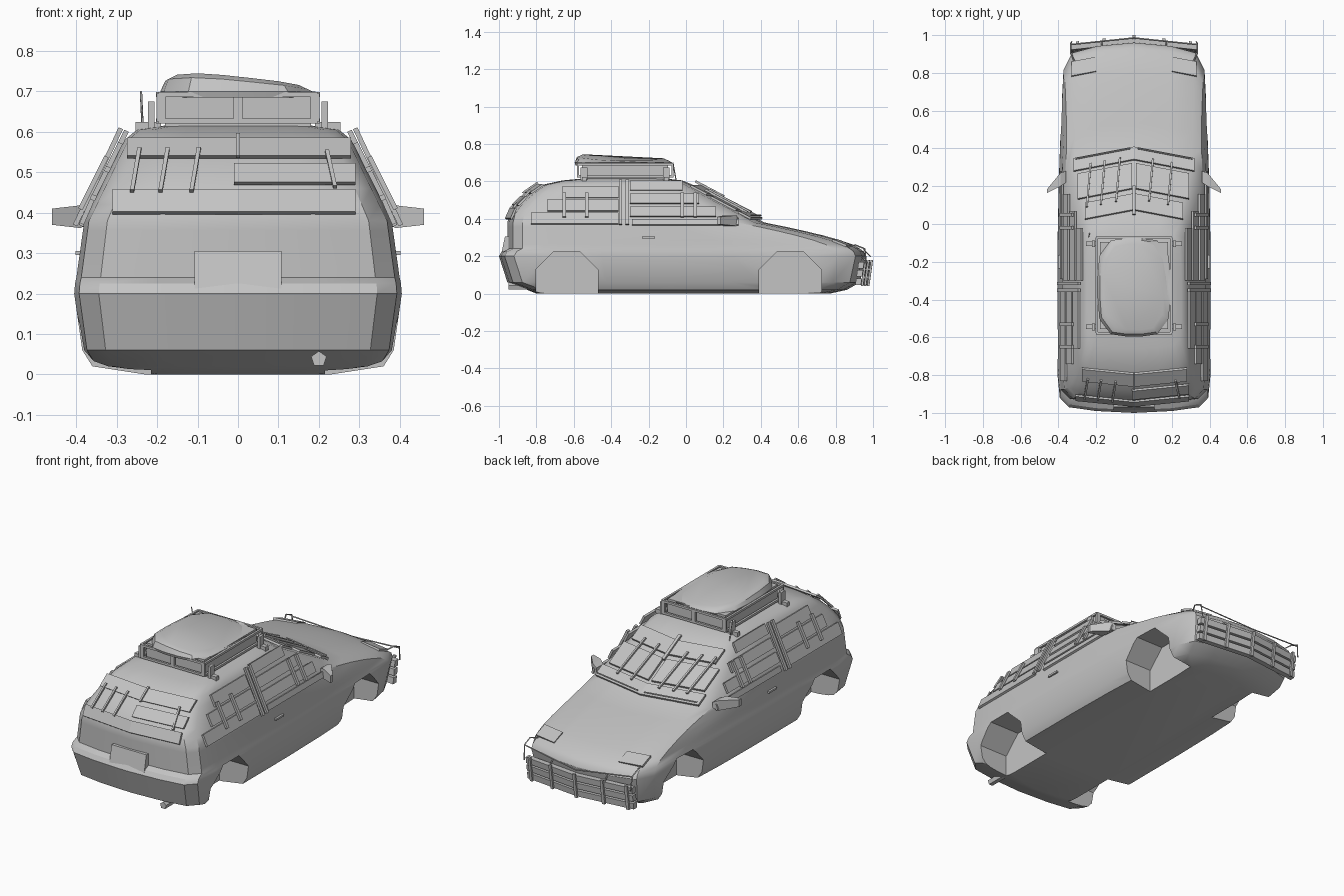
import bpy, bmesh, math

if "Cube" in bpy.data.objects:
    bpy.data.objects.remove(bpy.data.objects["Cube"])

SHADE = .55
grey = bpy.data.materials.new("plain_grey")
grey.use_nodes = True
grey.diffuse_color = (SHADE, SHADE, SHADE, 1)
grey.node_tree.nodes["Principled BSDF"].inputs["Base Color"].default_value = grey.diffuse_color


def place_object(name, data):
    data.materials.append(grey)
    made = bpy.data.objects.new(name, data)
    bpy.context.collection.objects.link(made)
    return made


def loft(name, rings):
    """Closed solid through rings of equal point count."""
    bm = bmesh.new()
    rows = [[bm.verts.new(point) for point in ring] for ring in rings]
    for low, high in zip(rows, rows[1:]):
        for i in range(len(low)):
            bm.faces.new((low[i - 1], low[i], high[i], high[i - 1]))
    bm.faces.new(rows[0])
    bm.faces.new(rows[-1])
    bmesh.ops.recalc_face_normals(bm, faces=bm.faces)
    mesh = bpy.data.meshes.new(name)
    bm.to_mesh(mesh)
    bm.free()
    return place_object(name, mesh)


def box(name, centre, half):
    """Box from its centre and half sizes."""
    (x, y, z), (a, b, c) = centre, half
    return loft(name, [[(x - a, y - b, height), (x + a, y - b, height),
                        (x + a, y + b, height), (x - a, y + b, height)] for height in (z - c, z + c)])


def rod(name, points, radius=.004):
    curve = bpy.data.curves.new(name, "CURVE")
    curve.dimensions = "3D"
    curve.bevel_depth = radius
    curve.bevel_resolution = 0
    curve.use_fill_caps = True
    line = curve.splines.new("POLY")
    line.points.add(len(points) - 1)
    for target, point in zip(line.points, points):
        target.co = (*point, 1)
    return place_object(name, curve)


def slab(name, surface, start, end, low, high, lift=.006, thick=.012, lean=0):
    """Board lying on a surface, folded where it crosses the centre line."""
    stations = [start, 0, end] if start < 0 < end else [start, end]
    return loft(name, [[surface(along, low, lift), surface(along + lean, high, lift),
                        surface(along + lean, high, lift + thick), surface(along, low, lift + thick)]
                       for along in stations])


def bar(name, surface, along, low, high, half=.005, lean=0):
    return slab(name, surface, along - half, along + half, low, high, .016, lean=lean)


def smooth(target, degrees):
    bpy.ops.object.select_all(action="DESELECT")
    target.select_set(True)
    bpy.context.view_layer.objects.active = target
    bpy.ops.object.shade_smooth_by_angle(angle=math.radians(degrees))


# Body contours by height: bonnet and screen, tail, and flank
BUMPER, BELT, EAVES = .24, .38, .58


def front_edge(z):
    if z > BELT:
        return .42 - 1.9 * (z - BELT)
    return .93 - .51 * max(0, (z - BUMPER) / (BELT - BUMPER)) ** 1.4


def rear_edge(z):
    return .18 * max(0, (z - BELT) / (EAVES - BELT)) ** 1.8 - .955


def half_width(z):
    return .38 - (.5 if z > BELT else .14) * (z - BELT)


# Surfaces that carry boards: (along, height, lift) -> point
def left_side(y, z, lift):
    return (half_width(z) + .9 * lift, y, z + .4 * lift)


def right_side(y, z, lift):
    x, y, z = left_side(y, z, lift)
    return (-x, y, z)


def screen(x, z, lift):
    return (x, front_edge(z) - .19 * abs(x) + .5 * lift, z + .9 * lift)


def hatch(x, z, lift):
    return (x, rear_edge(z) + .1 * abs(x) - .8 * lift, z + .6 * lift)


def guard(x, z, lift):
    return (x, .955 + .14 * z - .11 * abs(x) + lift, z)


def body_outline(z, width, rear, front):
    """Rounded plan shape, narrowing a little towards the nose."""
    corner = [(.5, .01), (.85, .03), (.97, .08), (1, .2)]
    scale = min(1, front - rear)
    half = [(width * part, rear + scale * inset) for part, inset in corner]
    start, end = rear + scale * .2, front - scale * .36
    half += [(width, start + (end - start) * i / 4) for i in (1, 2, 3)]
    half += [(width * part, front - scale * inset * 1.8) for part, inset in reversed(corner)]
    half = [(x * (1 - .05 * min(1, max(0, 2.5 * y - .25))), y, z) for x, y in half]
    return [(0, rear, z), *half, (0, front, z)] + [(-x, y, z) for x, y, z in reversed(half)]


# Body shell: sill and bumpers, then ruled upper layers, then roof
layers = [(0, .23, -.8, .77), (.02, .36, -.85, .86), (.06, .385, -.955, .93),
          (.2, .405, -1, .96), (.225, .403, -.985, .95)]
for first, last, steps in ((BUMPER, BELT, 6), (BELT, EAVES, 5)):
    for i in range(steps):
        height = first + (last - first) * i / steps
        layers.append((height, half_width(height), rear_edge(height), front_edge(height)))
layers += [(EAVES, .28, -.775, .04), (.605, .25, -.66, -.02), (.62, .15, -.5, -.15)]
body = loft("body_shell", [body_outline(*layer) for layer in layers])

# Wheel wells: octagonal cutters from each side
for axle in (-.637, .557):
    for side in (-1, 1):
        angles = [math.tau * (i + .5) / 8 for i in range(8)]
        cutter = loft("well_cutter", [[(side * x, axle + .18 * math.cos(a), .06 + .18 * math.sin(a))
                                       for a in angles] for x in (.215, .6)])
        cut = body.modifiers.new("well", "BOOLEAN")
        cut.object = cutter
        cut.solver = "EXACT"
        bpy.context.view_layer.objects.active = body
        bpy.ops.object.modifier_apply(modifier=cut.name)
        bpy.data.objects.remove(cutter)
smooth(body, 32)

# Paired details and boarded side windows
for side, tag, surface in ((1, "left", left_side), (-1, "right", right_side)):
    loft(tag + "_mirror", [[(side * x, y - depth, .39 - tall), (side * x, y + depth, .39 - tall),
                            (side * x, y + depth, .39 + tall), (side * x, y - depth, .39 + tall)]
                           for x, y, depth, tall in ((.36, .25, .03, .015), (.39, .235, .035, .028),
                                                     (.46, .175, .01, .02))])
    box(tag + "_door_handle", (side * .39, -.2, .3), (.012, .035, .005))
    inner, outer = sorted((side * .2, side * .33))
    slab(tag + "_headlight", screen, inner, outer, .25, .28, 0)
    rod(tag + "_wiper", [screen(side * x, .395, .025) for x in (.02, .15, .31)])

    slab(tag + "_lower_board", surface, -.83, -.36, .37, .43, 0)
    slab(tag + "_sill_board", surface, -.29, .28, .365, .395, 0)
    for row in range(3):
        low = .41 + .07 * row
        slab(tag + "_front_board", surface, -.3, .16 - .09 * row, low, low + .05, 0)
        if row < 2:
            slab(tag + "_rear_board", surface, -.74 + .08 * row, -.36, low + .03, low + .09, 0)
    for y in (-.35, -.315):
        bar(tag + "_pillar_bar", surface, y, .36, .6, .009)
    for y in (-.65, -.53, -.02, .05):
        bar(tag + "_window_bar", surface, y, .4, .53, .009)

    # Bent guard tubes
    rod(tag + "_guard_tube", [(side * .31, .85, .245), (side * .335, .905, .26),
                              (side * .335, .955, .24), (side * .33, .965, .16)])
    rod(tag + "_guard_stay", [(side * .17, .9, .235), (side * .17, .965, .17)])

# Boarded windscreen
slab("windscreen_low_board", screen, -.32, .32, .39, .425)
slab("windscreen_high_board", screen, -.26, .26, .52, .565)
for start, end in ((-.3, -.01), (.01, .29)):
    slab("windscreen_sheet", screen, start, end, .435, .505)
for x in (-.23, -.155, -.075, .1, .2):
    bar("windscreen_bar", screen, x, .415, .535, lean=-.02)
bar("windscreen_centre_bar", screen, 0, .5, EAVES, .008)

# Boarded rear window
slab("rear_low_board", hatch, -.31, .29, .392, .448)
slab("rear_middle_board", hatch, -.01, .29, .465, .512)
for start, end in ((-.275, 0), (0, .28)):
    slab("rear_sheet", hatch, start, end, .53, .575)
for x in (-.262, -.192, -.115):
    bar("rear_bar", hatch, x, .44, .545, lean=.018)
bar("rear_right_bar", hatch, .24, .45, .54, lean=-.02)
bar("rear_centre_bar", hatch, 0, .525, EAVES)

# Number plate panel and tailpipe
loft("rear_plate", [[(x, -.99, .2), (x, -.968, .305), (x, -.94, .305), (x, -.94, .2)] for x in (-.108, .108)])
loft("tailpipe", [[(.2 + .02 * math.sin(i * math.tau / 5), y, .038 + .02 * math.cos(i * math.tau / 5))
                   for i in range(5)] for y in (-.95, -.82)])

# Roof cargo: plain lower box and a skewed, rounded lid
MIDDLE = -.325
box("cargo_box", (0, MIDDLE, .655), (.18, .23, .045))


def lid_ring(inset, height, skew):
    ring = []
    for i in range(16):
        angle = math.tau * (i + .5) / 16
        x, y = [max(-1, min(1, 1.15 * f(angle))) for f in (math.cos, math.sin)]
        x, y = x * (.192 - inset), y * (.26 - inset)
        ring.append((x, MIDDLE - .01 + y, height - skew * (.11 * max(0, x + .08) + .05 * (y + .26))))
    return ring


lid = loft("cargo_lid", [lid_ring(.005, .685, 0), lid_ring(0, .7, 0),
                         lid_ring(.012, .735, .9), lid_ring(.035, .747, 1)])
smooth(lid, 30)

# Roof rack: rails, posts, feet and clamps
RACK_WIDE, RACK_LONG, THIN = .197, .253, .006
for end in (-1, 1):
    for height in (.627, .692):
        box("rack_cross_rail", (0, MIDDLE + end * RACK_LONG, height), (RACK_WIDE, THIN, THIN))
        box("rack_side_rail", (end * RACK_WIDE, MIDDLE, height), (THIN, RACK_LONG, THIN))
    for x in (-.19, 0, .19):
        box("rack_post", (x, MIDDLE + end * RACK_LONG, .66), (.011, THIN, .035))
    for side in (-1, 1):
        foot = MIDDLE + end * .22
        box("rack_foot", (side * .215, foot, .635), (.008, .018, .04))
        box("rack_clamp", (side * .222, foot, .612), (.032, .012, .012))
rod("antenna", [(-.235, -.05, .59), (-.24, -.07, .7)], .003)

# Front guard: angled boards, uprights and top rail
for row in range(3):
    low = .045 + .045 * row
    slab("guard_board", guard, -.33, .33, low, low + .035, -.02, .03)
for x in (-.3, -.16, 0, .16, .3):
    slab("guard_upright", guard, x - .008, x + .008, .04, .18, .008)
rod("guard_top_rail", [(-.335, .95, .235), (0, .985, .2), (.335, .95, .235)])
